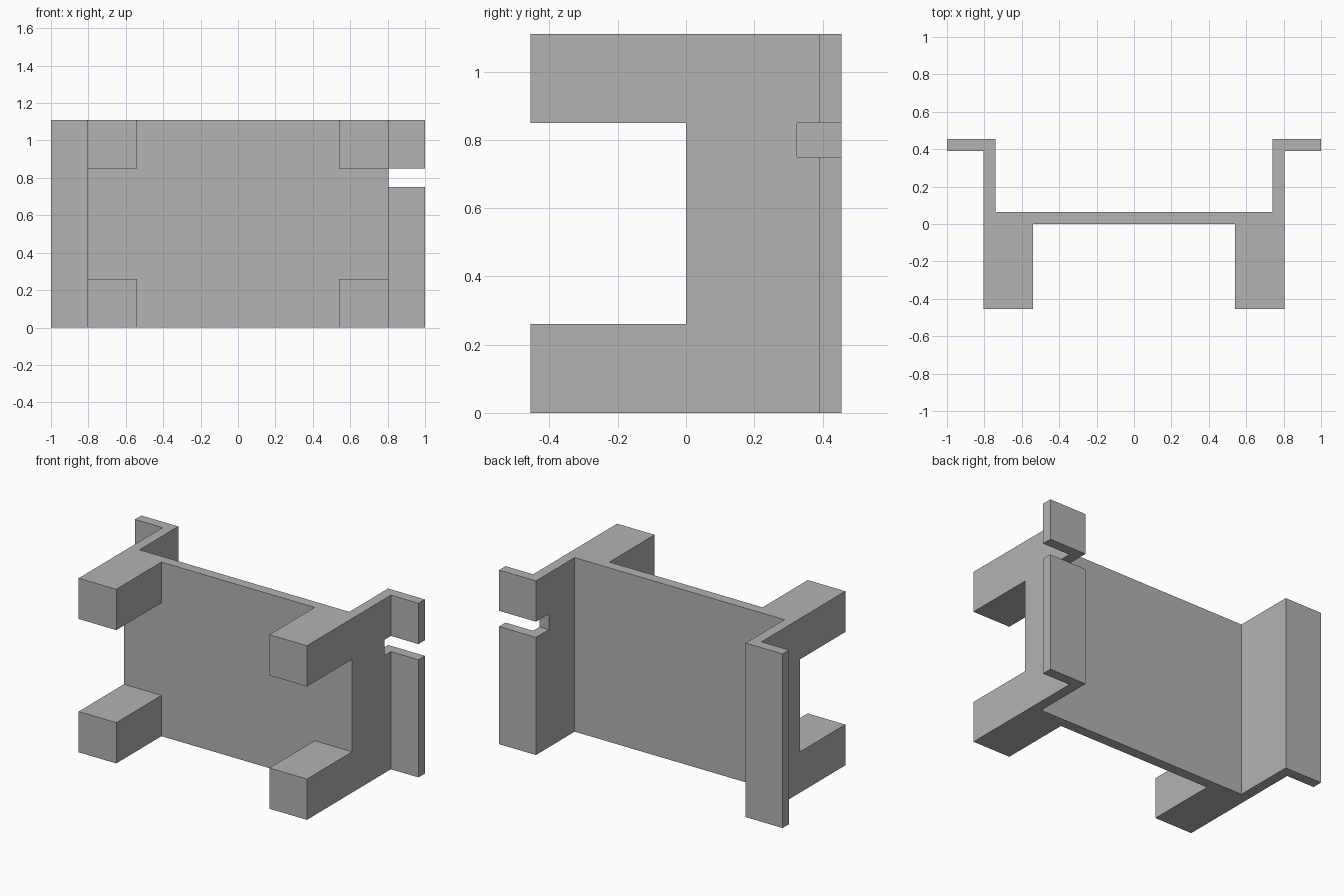
import bpy
import bmesh
from mathutils import Matrix, Vector

if "Cube" in bpy.data.objects:
    bpy.data.objects.remove(bpy.data.objects["Cube"], do_unlink=True)

HEIGHT = 1.11

# Single plain grey
grey = bpy.data.materials.new("plain grey")
grey.use_nodes = True
colour = (0.45, 0.45, 0.45, 1)
grey.diffuse_color = colour
grey.node_tree.nodes["Principled BSDF"].inputs["Base Color"].default_value = colour


def add_object(name, bm):
    bmesh.ops.recalc_face_normals(bm, faces=bm.faces)
    mesh = bpy.data.meshes.new(name)
    bm.to_mesh(mesh)
    bm.free()
    mesh.materials.append(grey)
    obj = bpy.data.objects.new(name, mesh)
    bpy.context.collection.objects.link(obj)
    return obj


def box(name, low, high):
    low, high = Vector(low), Vector(high)
    bm = bmesh.new()
    bmesh.ops.create_cube(bm, size=1, matrix=Matrix.Translation((low + high) / 2)
                          @ Matrix.Diagonal((*(high - low), 1)))
    return add_object(name, bm)


def cut(target, cutter):
    cutter.hide_render = True
    mod = target.modifiers.new("cut", "BOOLEAN")
    mod.operation, mod.solver, mod.object = "DIFFERENCE", "EXACT", cutter
    bpy.context.view_layer.objects.active = target
    bpy.ops.object.modifier_apply(modifier=mod.name)
    bpy.data.objects.remove(cutter, do_unlink=True)


# Plan of the bracket: half outline from front centre to back centre, mirrored
half = [(0.54, 0), (0.54, -0.455), (0.805, -0.455), (0.805, 0.39), (1, 0.39),
        (1, 0.455), (0.74, 0.455), (0.74, 0.065)]
outline = half + [(-x, y) for x, y in reversed(half)]
bm = bmesh.new()
plan = bm.faces.new([bm.verts.new((x, y, 0)) for x, y in outline])
grown = bmesh.ops.extrude_face_region(bm, geom=[plan])["geom"]
bmesh.ops.translate(bm, vec=(0, 0, HEIGHT),
                    verts=[v for v in grown if isinstance(v, bmesh.types.BMVert)])
bracket = add_object("bracket", bm)

# Gap between the upper and lower front arms
cut(bracket, box("arm_gap_cutter", (-1.2, -0.6, 0.26), (1.2, 0, 0.85)))

# Slot through the left flange and side wall
cut(bracket, box("slot_cutter", (0.6, 0.325, 0.75), (1.2, 0.6, 0.85)))
